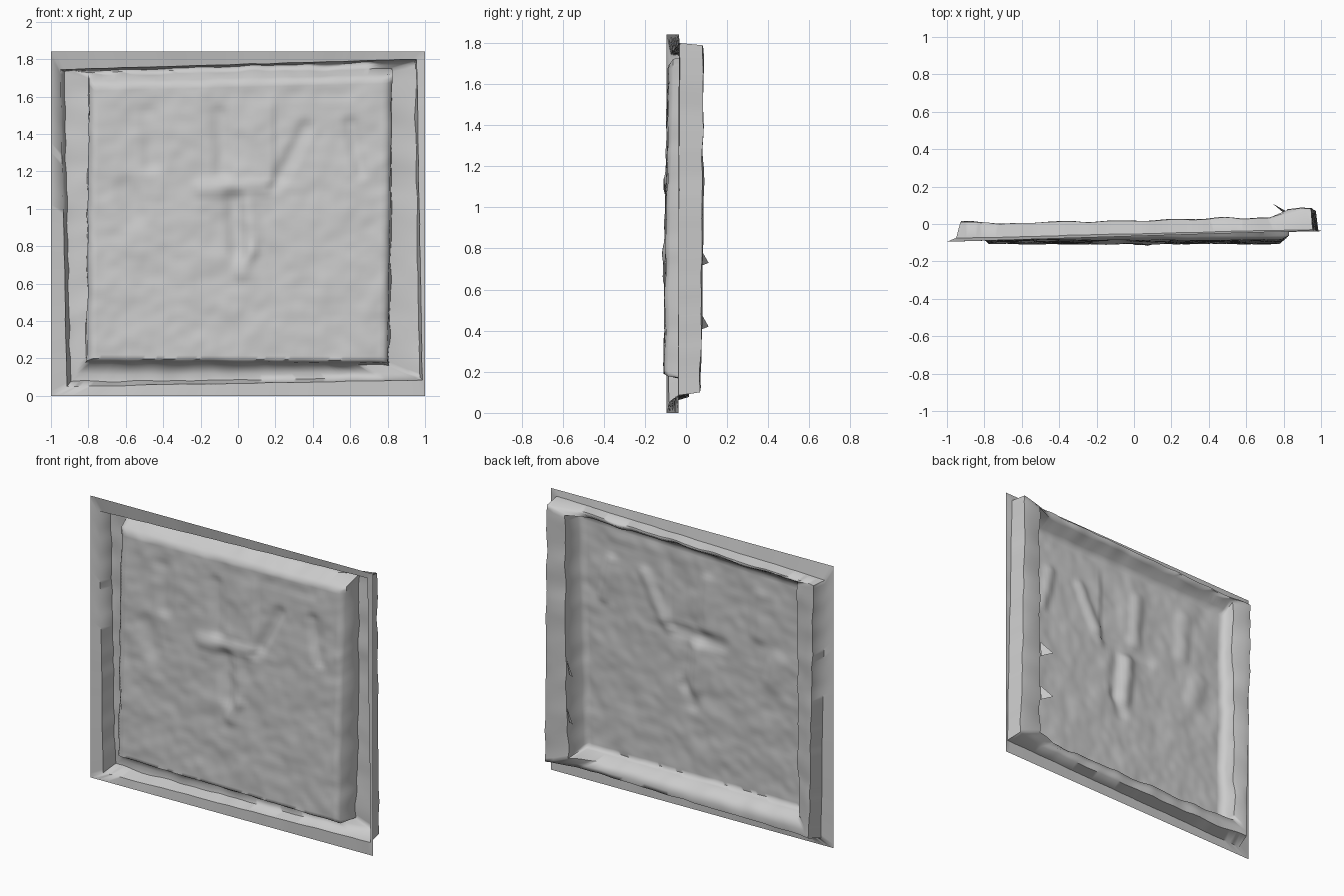
import bpy, bmesh
from mathutils import Vector, noise

cube = bpy.data.objects.get("Cube")
if cube:
    bpy.data.objects.remove(cube, do_unlink=True)

N = 72  # divisions along each side


def wobble(p, size, amount):
    return noise.noise(p / size) * amount


def corners(*pts):
    return [Vector(p) for p in pts]


# Nested outlines, outside to inside: lower left, lower right, upper right, upper left
flange_edge = corners((-1, -.095, 0), (1, -.037, 0), (1, -.035, 1.84), (-1, -.095, 1.84))
flange_inner = corners((-.915, -.085, .05), (.985, -.04, .085), (.955, -.03, 1.8), (-.95, -.075, 1.745))
groove_outer = corners((-.895, .01, .075), (.97, .07, .10), (.945, .085, 1.79), (-.93, .012, 1.735))
groove_inner = corners((-.815, -.005, .165), (.81, .065, .165), (.825, .075, 1.75), (-.795, -.005, 1.715))
panel_edge = corners((-.81, -.08, .185), (.80, -.085, .178), (.825, -.065, 1.72), (-.795, -.065, 1.68))
panel_face = corners((-.775, -.106, .20), (.775, -.106, .19), (.79, -.085, 1.69), (-.765, -.085, 1.65))

# Strokes of the worn relief, raised or hollow: start, end, width, depth
strokes = [
    ((-.20, 1.11), (.20, 1.12), .035, .013),
    ((.20, 1.12), (.36, 1.43), .03, -.018),
    ((.06, 1.02), (.07, .78), .035, .012),
    ((.07, .78), (.02, .66), .03, .012),
    ((-.02, 1.05), (.0, .78), .04, -.020),
    ((-.10, 1.5), (-.08, 1.2), .035, -.014),
    ((-.48, 1.5), (-.46, 1.25), .04, -.012),
    ((-.6, 1.1), (-.56, .97), .05, -.016),
    ((.60, 1.45), (.66, 1.2), .03, -.014),
    ((.23, 1.62), (.6, 1.62), .03, -.008),
]


def relief(x, z):
    p = Vector((x, z))
    total = 0
    for a, b, width, depth in strokes:
        a, b = Vector(a), Vector(b)
        t = max(0, min(1, (p - a).dot(b - a) / (b - a).length_squared))
        d = (p - a.lerp(b, t)).length / width
        total += depth * max(0, 1 - d * d / 4) ** 2
    # Step left of the upper right field
    if 0 < x < .2 and 1.12 < z < 1.65:
        total += .010 * x / .2 * min(1, (1.65 - z) / .1)
    return total


def blend(c, u, v):
    return c[0].lerp(c[1], u).lerp(c[3].lerp(c[2], u), v)


# Grid positions around the border, in order
border = ([(i, 0) for i in range(N)] + [(N, i) for i in range(N)]
          + [(N - i, N) for i in range(N)] + [(0, N - i) for i in range(N)])

bm = bmesh.new()


def ring(outline, rough, shallow=0):
    """One loop; shallow lifts the top and bottom grooves between the corners."""
    verts = []
    for i, j in border:
        p = blend(outline, i / N, j / N)
        if j in (0, N):
            fade = min(1, min(i, N - i) / 7)
            p.y -= shallow * fade * (.012 + .036 * i / N)
        p += Vector((wobble(p, .11, rough), wobble(p + Vector((5, 0, 0)), .13, rough),
                     wobble(p + Vector((0, 5, 0)), .11, rough)))
        verts.append(bm.verts.new(p))
    return verts


def bridge(a, b):
    for k in range(len(a)):
        m = (k + 1) % len(a)
        bm.faces.new((a[k], a[m], b[m], b[k]))


# Flange, groove and rounded panel rim
middle = [a.lerp(b, .4) + Vector((0, .008, 0)) for a, b in zip(groove_outer, groove_inner)]
rings = [ring(flange_edge, 0), ring(flange_inner, .003), ring(groove_outer, .008, 1),
         ring(middle, .010, 1), ring(groove_inner, .012, 1.2), ring(panel_edge, .007)]

# Worn central panel
grid = {}
for i in range(N + 1):
    for j in range(N + 1):
        p = blend(panel_face, i / N, j / N)
        fade = min(1, min(i, j, N - i, N - j) / 6)
        p.y += wobble(p, .16, .008) + wobble(p, .06, .004)
        p.y -= fade * relief(p.x, p.z)
        grid[i, j] = bm.verts.new(p)
rings.append([grid[k] for k in border])
for a, b in zip(rings, rings[1:]):
    bridge(a, b)
for i in range(N):
    for j in range(N):
        bm.faces.new((grid[i, j], grid[i + 1, j], grid[i + 1, j + 1], grid[i, j + 1]))

# Small torn flakes behind the groove's inner edge
for z in (.42, .73):
    flake = [bm.verts.new(p) for p in ((.80, .06, z - .02), (.81, .07, z + .07), (.74, .11, z))]
    bm.faces.new(flake)

mesh = bpy.data.meshes.new("relief_panel")
bm.to_mesh(mesh)
bm.free()
panel = bpy.data.objects.new("relief_panel", mesh)
bpy.context.collection.objects.link(panel)

# Plain grey plaster
grey = bpy.data.materials.new("plaster_grey")
grey.use_nodes = True
colour = (.6, .6, .6, 1)
grey.diffuse_color = colour
grey.node_tree.nodes["Principled BSDF"].inputs["Base Color"].default_value = colour
mesh.materials.append(grey)

bpy.ops.object.select_all(action='DESELECT')
panel.select_set(True)
bpy.context.view_layer.objects.active = panel
bpy.ops.object.shade_smooth_by_angle(angle=1.1)
